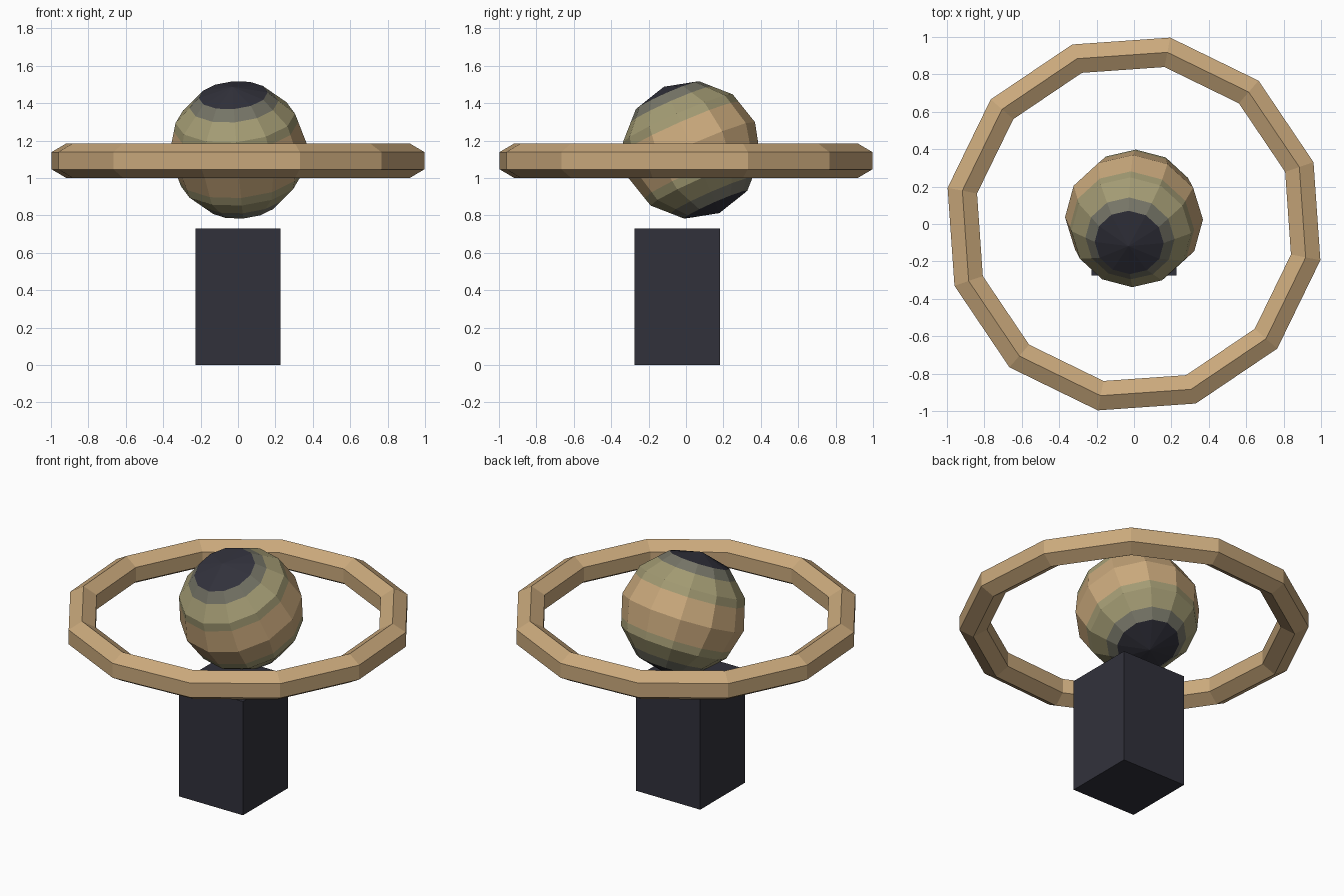
import bpy, bmesh, math
from mathutils import Vector

if "Cube" in bpy.data.objects:
    bpy.data.objects.remove(bpy.data.objects["Cube"])


def material(name, rgb):
    m = bpy.data.materials.new(name)
    lin = [(c / 255 / 12.92) if c < 10 else ((c / 255 + 0.055) / 1.055) ** 2.4 for c in rgb]
    m.diffuse_color = (*lin, 1)
    m.use_nodes = True
    m.node_tree.nodes["Principled BSDF"].inputs["Base Color"].default_value = m.diffuse_color
    return m


tan = material("tan", (202, 169, 124))
olive = material("olive", (164, 156, 116))
grey = material("grey_green", (118, 117, 103))
dark = material("dark_slate", (49, 49, 59))


def add_object(name, bm, mats):
    mesh = bpy.data.meshes.new(name)
    bm.to_mesh(mesh)
    bm.free()
    for m in mats:
        mesh.materials.append(m)
    ob = bpy.data.objects.new(name, mesh)
    bpy.context.collection.objects.link(ob)
    return ob


# Pedestal block
bm = bmesh.new()
bmesh.ops.create_cube(bm, size=1)
bmesh.ops.scale(bm, vec=(0.455, 0.455, 0.73), verts=bm.verts)
pedestal = add_object("pedestal", bm, [dark])
pedestal.location = (0, -0.047, 0.365)

# Twelve-sided ring with a hexagonal section
bpy.ops.mesh.primitive_torus_add(major_segments=12, minor_segments=6,
                                 major_radius=0.935, minor_radius=0.0925)
ring = bpy.context.object
ring.name = "ring"
# Turn the section so that one edge points straight up
for i, v in enumerate(ring.data.vertices):
    a, b = 2 * math.pi * (i // 6) / 12, math.pi / 6 + math.pi / 3 * (i % 6)
    r = 0.935 + 0.0925 * math.cos(b)
    v.co = (r * math.cos(a), r * math.sin(a), 0.0925 * math.sin(b))
ring.data.materials.append(tan)
ring.location = (0, 0, 1.0925)
ring.rotation_euler.z = math.radians(19)

# Tilted globe, cut along its colour bands
R = 0.37
bm = bmesh.new()
bmesh.ops.create_uvsphere(bm, u_segments=12, v_segments=6, radius=R)
for h in (0.72, 0.365, -0.365, -0.72):
    bmesh.ops.bisect_plane(bm, geom=bm.verts[:] + bm.edges[:] + bm.faces[:],
                           plane_co=(0, 0, h * R), plane_no=(0, 0, 1))
for f in bm.faces:
    h = abs(f.calc_center_median().z) / R
    f.material_index = 3 if h > 0.866 else 2 if h > 0.72 else 1 if h > 0.365 else 0
globe = add_object("globe", bm, [tan, olive, grey, dark])
globe.location = (0, 0.03, 1.15)
globe.rotation_mode = 'QUATERNION'
globe.rotation_quaternion = Vector((0, 0, 1)).rotation_difference(Vector((-0.08, -0.4, 0.91)))
